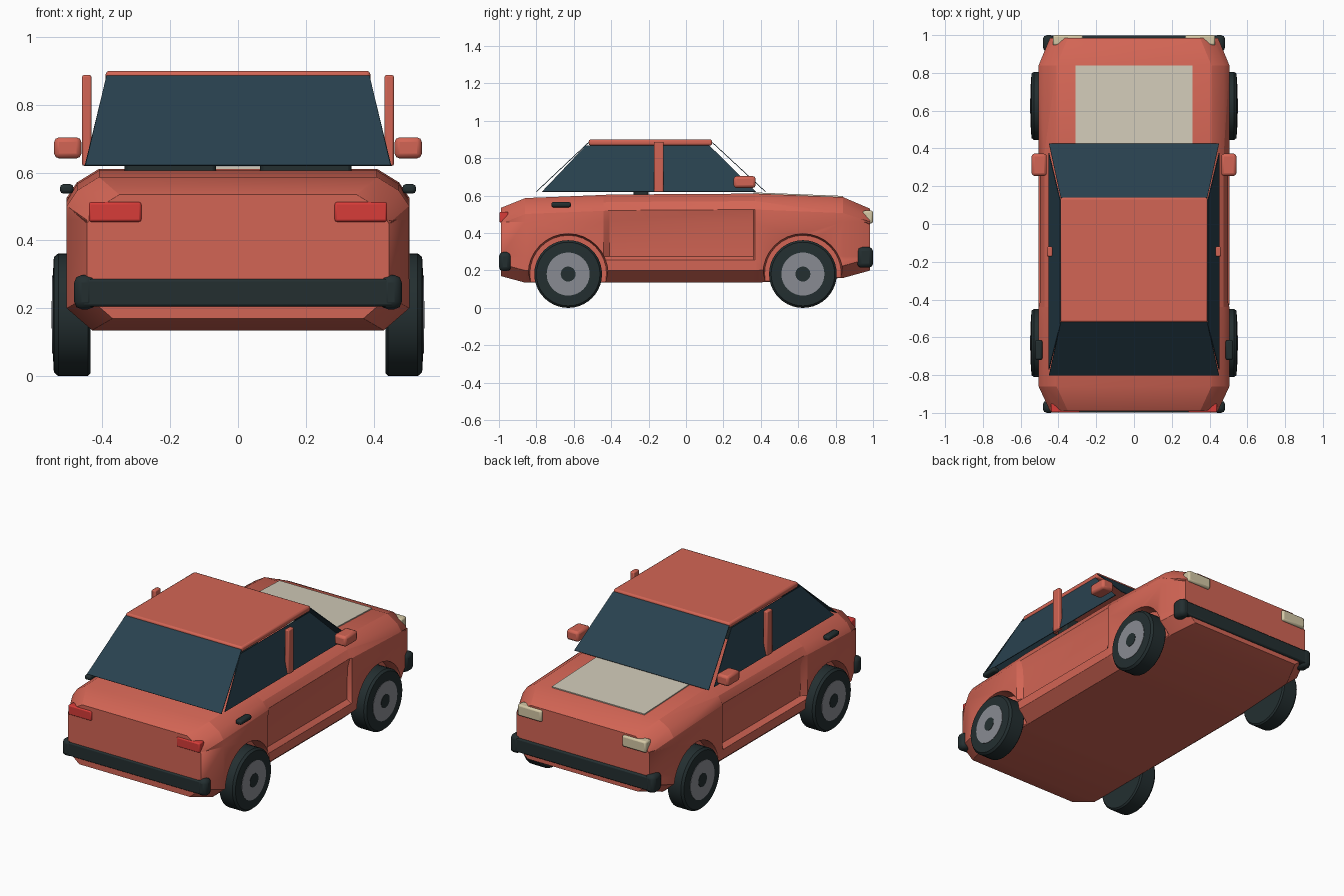
import bpy, bmesh, math
from mathutils import Vector

if "Cube" in bpy.data.objects:
    bpy.data.objects.remove(bpy.data.objects["Cube"])


def material(name, rgb):
    m = bpy.data.materials.new(name)
    m.diffuse_color = (*rgb, 1)
    m.use_nodes = True
    m.node_tree.nodes["Principled BSDF"].inputs["Base Color"].default_value = m.diffuse_color
    return m


RED = material("coral paint", (0.65, 0.13, 0.09))
GLASS = material("dark blue glass", (0.022, 0.054, 0.078))
BLACK = material("black rubber", (0.017, 0.028, 0.030))
GREY = material("grey rim", (0.25, 0.26, 0.29))
CREAM = material("cream panel", (0.64, 0.59, 0.48))
LAMP = material("headlamp cream", (0.66, 0.58, 0.38))
TAIL = material("tail lamp red", (0.68, 0.045, 0.04))


def make(name, verts, faces, mat, bevel=0.0, segments=2):
    me = bpy.data.meshes.new(name)
    me.from_pydata(verts, [], faces)
    bm = bmesh.new()
    bm.from_mesh(me)
    bmesh.ops.recalc_face_normals(bm, faces=bm.faces)
    bm.to_mesh(me)
    bm.free()
    me.materials.append(mat)
    ob = bpy.data.objects.new(name, me)
    bpy.context.collection.objects.link(ob)
    if bevel:
        b = ob.modifiers.new("round", 'BEVEL')
        b.width, b.segments, b.limit_method = bevel, segments, 'ANGLE'
    return ob


def smooth(ob, angle=40):
    bpy.ops.object.select_all(action='DESELECT')
    ob.select_set(True)
    bpy.context.view_layer.objects.active = ob
    bpy.ops.object.shade_smooth_by_angle(angle=math.radians(angle))


def loft(name, rings, mat, bevel=0.0, segments=2):
    n = len(rings[0])
    verts = [v for r in rings for v in r]
    faces = [(i * n + j, i * n + (j + 1) % n, (i + 1) * n + (j + 1) % n, (i + 1) * n + j)
             for i in range(len(rings) - 1) for j in range(n)]
    faces += [tuple(range(n)), tuple(range(len(verts) - n, len(verts)))]
    return make(name, verts, faces, mat, bevel, segments)


def box(name, x, y, z, mat, bevel=0.0):
    rings = [[(x[0], b, z[0]), (x[1], b, z[0]), (x[1], b, z[1]), (x[0], b, z[1])] for b in y]
    ob = loft(name, rings, mat, bevel)
    if bevel:
        smooth(ob)
    return ob


def slab(name, corners, mat, t=0.004):
    # thin plate through four corners, thickened along its normal
    c = [Vector(p) for p in corners]
    n = (c[1] - c[0]).cross(c[2] - c[0]).normalized() * t / 2
    return loft(name, [[p - n for p in c], [p + n for p in c]], mat)


def pair(name, fn):
    for s, side in ((1, "right"), (-1, "left")):
        fn(s, f"{side}_{name}")


def span(s, a, b):
    return sorted((s * a, s * b))


def disc(name, s, y, z, profile, mat, n=40):
    # wheel part: (x, radius) profile swept around the axle
    rings = [[(s * x, y + r * math.cos(a), z + r * math.sin(a))
              for a in (2 * math.pi * k / n for k in range(n))] for x, r in profile]
    ob = loft(name, rings, mat)
    smooth(ob, 30)
    return ob


# Body shell: cross-sections along the length, with recessed doors amidships
def section(y, w, zb, zt, door=0.0):
    c = 0.065
    half = [(w - c - 0.01, zb), (w, zb + c), (w, 0.255), (w - door, 0.275),
            (w - door * 0.9, 0.46), (w - door * 0.3, zt - 0.085),
            (w - 0.03, zt - 0.04), (w - 0.095, zt)]
    return [(x, y, z) for x, z in half] + [(-x, y, z) for x, z in reversed(half)]


body = loft("body", [
    section(-0.99, 0.445, 0.17, 0.535), section(-0.86, 0.505, 0.135, 0.587),
    section(-0.44, 0.505, 0.135, 0.604), section(-0.41, 0.505, 0.135, 0.606, 0.028),
    section(0.36, 0.505, 0.135, 0.611, 0.028), section(0.37, 0.505, 0.135, 0.611),
    section(0.84, 0.505, 0.16, 0.592), section(0.985, 0.445, 0.20, 0.53)], RED)

# Wheel arch recesses
for wy in (-0.63, 0.625):
    for s in (1, -1):
        cut = disc("arch_cutter", s, wy, 0.183, [(0.435, 0.205), (0.6, 0.225)], RED, 32)
        cut.hide_render = True
        cut.hide_set(True)
        mod = body.modifiers.new("arch", 'BOOLEAN')
        mod.operation, mod.object, mod.solver = 'DIFFERENCE', cut, 'EXACT'
bev = body.modifiers.new("round", 'BEVEL')
bev.width, bev.segments, bev.limit_method = 0.012, 2, 'ANGLE'
bev.angle_limit = math.radians(28)
smooth(body, 35)

# Bonnet panel
slab("bonnet_panel", [(-0.31, 0.36, 0.614), (0.31, 0.36, 0.614),
                      (0.31, 0.84, 0.595), (-0.31, 0.84, 0.595)], CREAM, 0.007)

# Roof and glazing
box("roof", (-0.39, 0.39), (-0.52, 0.14), (0.868, 0.9), RED, 0.01)
for name, y0, y1 in (("rear_window", -0.80, -0.52), ("windscreen", 0.425, 0.14)):
    slab(name, [(-0.45, y0, 0.621), (0.45, y0, 0.621),
                (0.388, y1, 0.885), (-0.388, y1, 0.885)], GLASS)


def side_parts(s, name):
    side = name.split("_")[0]
    slab(side + "_side_window", [(s * 0.45, -0.77, 0.621), (s * 0.45, 0.375, 0.621),
                                 (s * 0.39, 0.125, 0.868), (s * 0.39, -0.535, 0.868)], GLASS)
    box(side + "_door_pillar", span(s, 0.432, 0.460), (-0.172, -0.12), (0.62, 0.888), RED, 0.006)
    box(side + "_mirror", span(s, 0.462, 0.542), (0.255, 0.372), (0.642, 0.704), RED, 0.014)
    box(side + "_door_handle", span(s, 0.485, 0.525), (-0.72, -0.615), (0.538, 0.566), BLACK, 0.01)
    box(side + "_seat_back", span(s, 0.065, 0.335), (-0.28, -0.2), (0.59, 0.78), BLACK, 0.01)
    box(side + "_tail_lamp", span(s, 0.285, 0.44), (-0.997, -0.95), (0.455, 0.513), TAIL, 0.007)
    box(side + "_headlamp", span(s, 0.27, 0.43), (0.945, 1.0), (0.452, 0.52), LAMP, 0.01)
    box(side + "_rear_bumper_end", span(s, 0.42, 0.483), (-1.0, -0.935), (0.197, 0.298), BLACK, 0.022)
    box(side + "_front_bumper_end", span(s, 0.42, 0.483), (0.915, 1.0), (0.215, 0.325), BLACK, 0.022)


pair("side", side_parts)

# Bumper bars
box("rear_bumper", (-0.46, 0.46), (-0.998, -0.95), (0.205, 0.287), BLACK, 0.008)
box("front_bumper", (-0.46, 0.46), (0.94, 0.998), (0.228, 0.312), BLACK, 0.008)


# Wheels
def wheels(s, name):
    for end, wy in (("rear", -0.63), ("front", 0.625)):
        tag = f"{end}_{name}"
        disc(tag + "_tyre", s, wy, 0.181, [(0.435, 0.172), (0.443, 0.181), (0.53, 0.181),
                                           (0.543, 0.17), (0.546, 0.115)], BLACK)
        disc(tag + "_rim", s, wy, 0.181, [(0.50, 0.115), (0.548, 0.115)], GREY)
        disc(tag + "_hub", s, wy, 0.181, [(0.50, 0.04), (0.55, 0.04)], BLACK, 24)


pair("wheel", wheels)
